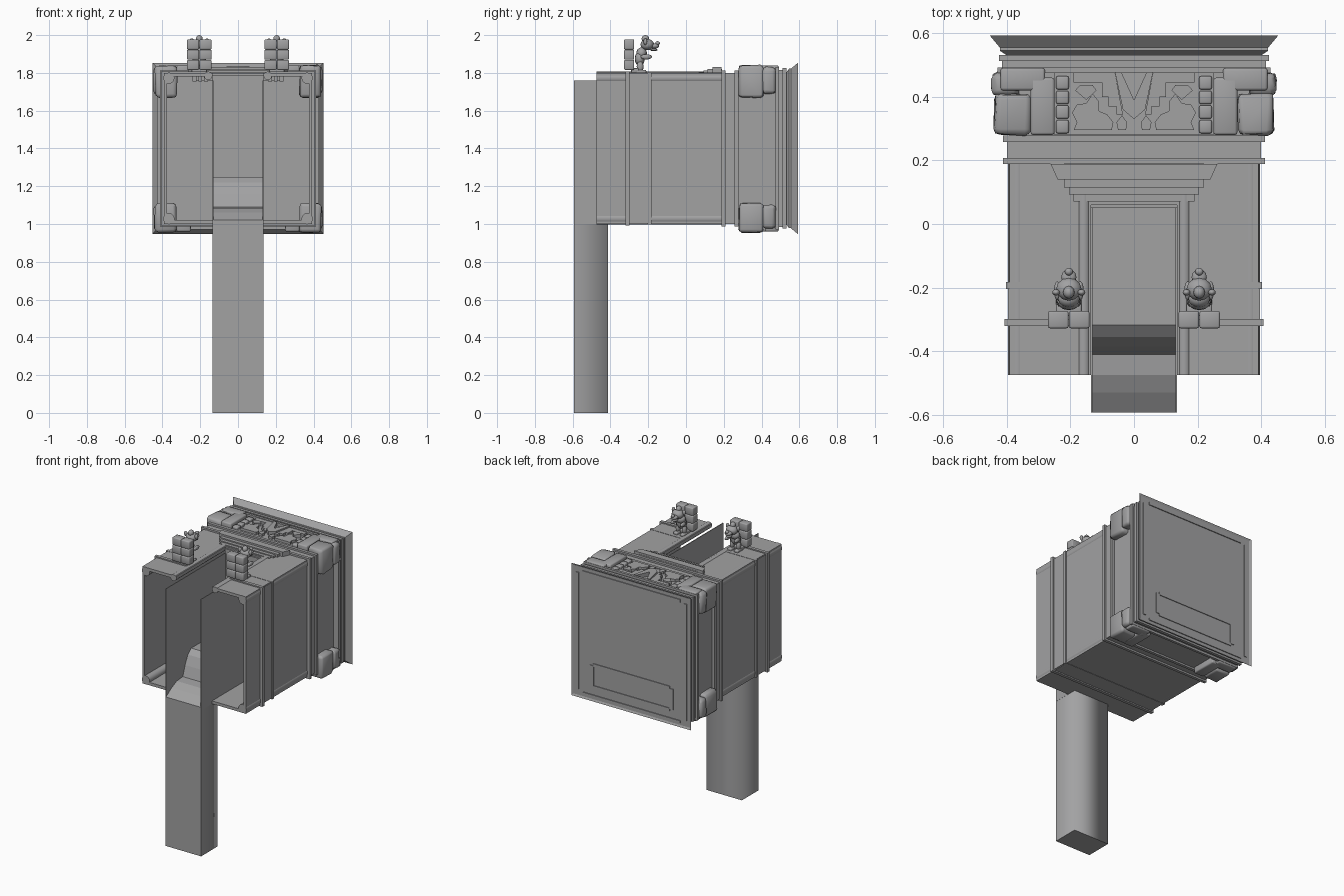
import bpy, bmesh, math, random
from mathutils import Vector

if "Cube" in bpy.data.objects:
    bpy.data.objects.remove(bpy.data.objects["Cube"])

random.seed(4)
stone = bpy.data.materials.new("stone grey")
stone.diffuse_color = (0.36, 0.36, 0.365, 1)
stone.use_nodes = True
stone.node_tree.nodes["Principled BSDF"].inputs["Base Color"].default_value = stone.diffuse_color
ZC = 1.4  # height of the housing axis


def finish(name, bm, smooth=False):
    bmesh.ops.recalc_face_normals(bm, faces=bm.faces)
    me = bpy.data.meshes.new(name)
    bm.to_mesh(me)
    bm.free()
    ob = bpy.data.objects.new(name, me)
    bpy.context.collection.objects.link(ob)
    me.materials.append(stone)
    if smooth:
        bpy.context.view_layer.objects.active = ob
        ob.select_set(True)
        bpy.ops.object.shade_smooth_by_angle(angle=math.radians(50))
        ob.select_set(False)
    return ob


def add_box(bm, x0, x1, y0, y1, z0, z1):
    vs = bmesh.ops.create_cube(bm, size=1)["verts"]
    for v in vs:
        v.co = Vector(((x0 + x1) / 2 + v.co.x * (x1 - x0),
                       (y0 + y1) / 2 + v.co.y * (y1 - y0),
                       (z0 + z1) / 2 + v.co.z * (z1 - z0)))
    return vs


def boxes(name, items, bevel=0, mirror=False):
    bm = bmesh.new()
    for b in items:
        add_box(bm, *b)
        if mirror:
            add_box(bm, -b[1], -b[0], *b[2:])
    if bevel:
        bmesh.ops.bevel(bm, geom=bm.edges[:], offset=bevel, segments=2, affect='EDGES', profile=0.5)
    return finish(name, bm, bevel > 0)


def prism(name, pts, lo, hi, axis="z", mirror=False):
    """Extrude a 2D outline along z (x,y points) or x (y,z points)."""
    bm = bmesh.new()
    for s in ((1, -1) if mirror else (1,)):
        def place(p, d):
            return (s * p[0], p[1], d) if axis == "z" else (s * d, p[0], p[1])
        a = [bm.verts.new(place(p, lo)) for p in pts]
        b = [bm.verts.new(place(p, hi)) for p in pts]
        bm.faces.new(a)
        bm.faces.new(b)
        for i in range(len(pts)):
            j = (i + 1) % len(pts)
            bm.faces.new((a[i], a[j], b[j], b[i]))
    return finish(name, bm)


def ring(name, sections, cap=False):
    """Square sleeve through (y, half size) sections, closed into a loop unless capped."""
    bm = bmesh.new()
    loops = [[bm.verts.new((sx * h, y, ZC + sz * h)) for sx, sz in ((-1, -1), (1, -1), (1, 1), (-1, 1))]
             for y, h in sections]
    n = len(loops)
    for k in range(n - 1 if cap else n):
        a, b = loops[k], loops[(k + 1) % n]
        for i in range(4):
            j = (i + 1) % 4
            bm.faces.new((a[i], a[j], b[j], b[i]))
    if cap:
        bm.faces.new(loops[-1])
    return finish(name, bm)


def band(y0, y1, h, inner=0.38):
    return ring("band", [(y0, inner), (y0, h), (y1, h), (y1, inner)])


def rods(name, items, r, sides=12):
    """Mirrored rods along y: (x, z, y0, y1)."""
    bm = bmesh.new()
    for x, z, y0, y1 in items:
        for s in (1, -1):
            vs = bmesh.ops.create_cone(bm, cap_ends=True, segments=sides, radius1=r, radius2=r, depth=y1 - y0)["verts"]
            for v in vs:
                v.co = Vector((s * x + v.co.x, (y0 + y1) / 2 + v.co.z, z + v.co.y))
    return finish(name, bm, True)


# Housing: open at the front, with a slot in the roof
boxes("housing_side", [(0.375, 0.392, -0.475, 0.56, 1.005, 1.795)], mirror=True)
boxes("housing_floor", [(-0.392, 0.392, -0.475, 0.56, 1.0, 1.02)])
boxes("housing_roof_side", [(0.135, 0.392, -0.475, 0.06, 1.78, 1.8)], mirror=True)
boxes("housing_roof_back", [(-0.392, 0.392, 0.06, 0.56, 1.78, 1.8)])
rods("corner_rod", [(0.366, 1.772, -0.475, 0.2), (0.366, 1.028, -0.475, 0.2)], 0.03)
rods("slot_rod", [(0.158, 1.785, -0.475, 0.16)], 0.022)

# Front bands, interrupted by the slot
for y0, y1, h in ((-0.32, -0.298, 0.408), (-0.298, -0.205, 0.396), (-0.205, -0.182, 0.402)):
    boxes("slotted_band", [(0.378, h, y0, y1, ZC - h, ZC + h), (0.16, h, y0, y1, 1.79, ZC + h),
                           (0, h, y0, y1, ZC - h, 1.01)], mirror=True)
# Full bands behind the slot
for y0, y1, h in ((0.188, 0.208, 0.412), (0.208, 0.258, 0.4), (0.258, 0.278, 0.412),
                  (0.475, 0.492, 0.43), (0.492, 0.512, 0.415), (0.512, 0.532, 0.425)):
    band(y0, y1, h)
# Flared rear frame with closing panel
ring("rear_frame", [(0.53, 0.40), (0.545, 0.422), (0.555, 0.422), (0.592, 0.453), (0.586, 0.44)], cap=True)
t = 0.592
boxes("rear_edge_strip", [(0.40, 0.418, 0.582, t, 1.0, 1.8)], mirror=True)
boxes("rear_top_strip", [(-0.37, 0.37, 0.582, t, 1.8, 1.82), (-0.37, 0.37, 0.582, t, 0.975, 0.99)])
boxes("rear_inset_frame", [(-0.29, 0.29, 0.582, 0.591, 1.035, 1.055), (-0.29, 0.29, 0.582, 0.591, 1.185, 1.205),
                           (-0.315, -0.285, 0.582, 0.591, 1.05, 1.19), (0.285, 0.315, 0.582, 0.591, 1.05, 1.19)])

# Chute: column, side walls, curved spill and back wall
bm = bmesh.new()
add_box(bm, -0.135, 0.135, -0.592, -0.412, 0, 1.02)
column = finish("chute_column", bm)
for p in column.data.polygons:
    p.use_smooth = True
for e in column.data.edges:
    a, b = (column.data.vertices[i].co for i in e.vertices)
    e.use_edge_sharp = abs(a.z - b.z) < 0.1 or a.y < -0.5
boxes("chute_wall", [(0.131, 0.136, -0.592, 0.06, 1.0, 1.76)], mirror=True)
boxes("chute_back_wall", [(-0.135, 0.135, 0.05, 0.06, 1.0, 1.79)])
prism("chute_bed", [(-0.592, 1.0), (-0.592, 1.02), (-0.53, 1.06), (-0.475, 1.085), (-0.41, 1.09), (-0.385, 1.16),
                    (-0.355, 1.22), (-0.318, 1.25), (0.055, 1.25), (0.055, 1.0)], -0.131, 0.131, "x")

# Stepped canopy behind the slot
for hw, y0, z1 in ((0.19, 0.07, 1.805), (0.205, 0.092, 1.812), (0.22, 0.115, 1.82)):
    boxes("canopy_step", [(-hw, hw, y0, 0.19, 1.76, z1)])
prism("canopy_top", [(-0.24, 0.14), (0.24, 0.14), (0.262, 0.188), (-0.262, 0.188)], 1.79, 1.832)

# Chunky corner blocks, slightly weathered
for name, z0, z1, s in (("upper_corner_block", 1.67, 1.84, 1), ("lower_corner_block", 0.955, 1.11, -1)):
    ob = boxes(name, [(0.325, 0.438, 0.28, 0.41, z0, z1), (0.36, 0.446, 0.405, 0.475, z0 + 0.02, z1 - 0.01)],
               bevel=0.018, mirror=True)
    for v in ob.data.vertices:
        v.co += Vector([random.uniform(-0.004, 0.004) for _ in range(3)])
    ze = 1.84 if s > 0 else 0.96
    arm = [(0.25, 0.325, 0.28, 0.46, min(ze, ZC + s * .38), max(ze, ZC + s * .38)),
           (0.28, 0.42, 0.42, 0.49, min(ze, ZC + s * .38), max(ze, ZC + s * .38))]
    boxes(name + "_arm", arm, bevel=0.008, mirror=True)

# Roof ornament: central wedge, stepped pieces and small gems
ZT = 1.825
boxes("ornament_base", [(-0.25, 0.25, 0.28, 0.478, 1.79, 1.808)])
prism("ornament_wedge", [(0, 0.33), (0.035, 0.36), (0.06, 0.478), (0.04, 0.478), (0, 0.39),
                         (-0.04, 0.478), (-0.06, 0.478), (-0.035, 0.36)], 1.8, ZT + 0.01)
prism("ornament_steps", [(0.035, 0.345), (0.055, 0.345), (0.055, 0.37), (0.08, 0.37), (0.08, 0.4), (0.1, 0.4),
                         (0.1, 0.445), (0.19, 0.445), (0.19, 0.478), (0.06, 0.478)], 1.8, ZT, mirror=True)
prism("ornament_scroll", [(0.07, 0.295), (0.19, 0.295), (0.18, 0.32), (0.195, 0.35), (0.18, 0.375), (0.15, 0.38),
                          (0.13, 0.41), (0.11, 0.385), (0.11, 0.355), (0.085, 0.345), (0.065, 0.32)],
      1.8, ZT, mirror=True)
prism("ornament_small_gem", [(0.025, 0.295), (0.05, 0.295), (0.055, 0.32), (0.038, 0.342), (0.022, 0.32)],
      1.8, ZT, mirror=True)
prism("ornament_large_gem", [(0.15, 0.39), (0.185, 0.42), (0.17, 0.437), (0.13, 0.437), (0.118, 0.42)],
      1.8, ZT + 0.005, mirror=True)
boxes("ornament_side_bead", [(0.205, 0.245, 0.285 + 0.046 * i, 0.327 + 0.046 * i, 1.8, ZT) for i in range(4)],
      bevel=0.006, mirror=True)

# Crouching animal statuettes, each backed by stacked blocks
boxes("statuette_block", [(0.14 + 0.066 * i, 0.204 + 0.066 * i, -0.328, -0.274, z, z + 0.053)
                          for i in range(2) for z in (1.816, 1.870, 1.924)], bevel=0.006, mirror=True)
boxes("statuette_foot", [(0.165, 0.195, -0.265, -0.21, 1.795, 1.815), (0.215, 0.245, -0.265, -0.21, 1.795, 1.815),
                         (0.165, 0.245, -0.29, -0.25, 1.8, 1.825)], bevel=0.005, mirror=True)
boxes("statuette_claw", [(0.16 + 0.03 * i, 0.18 + 0.03 * i, -0.3, -0.28, 1.755, 1.79) for i in range(3)], mirror=True)


def blobs(name, items):
    """Mirrored ellipsoids: (x, y, z, rx, ry, rz)."""
    bm = bmesh.new()
    for x, y, z, rx, ry, rz in items:
        for s in (1, -1):
            vs = bmesh.ops.create_uvsphere(bm, u_segments=12, v_segments=8, radius=1)["verts"]
            for v in vs:
                v.co = Vector((s * x + v.co.x * rx, y + v.co.y * ry, z + v.co.z * rz))
    finish(name, bm, True)


X = 0.205
blobs("statuette_body", [(X, -0.245, 1.875, 0.036, 0.026, 0.04), (X, -0.235, 1.905, 0.034, 0.028, 0.03)])
blobs("statuette_leg", [(X + d, -0.243, 1.833, 0.014, 0.018, 0.03) for d in (-0.025, 0.025)])
blobs("statuette_arm", [(X + d, -0.21, 1.885, 0.011, 0.03, 0.014) for d in (-0.036, 0.036)])
blobs("statuette_head", [(X, -0.205, 1.95, 0.04, 0.036, 0.03), (X, -0.168, 1.942, 0.024, 0.026, 0.014),
                         (X, -0.17, 1.922, 0.02, 0.02, 0.007)])
blobs("statuette_ear", [(X + d, -0.215, 1.965, 0.012, 0.01, 0.018) for d in (-0.04, 0.04)])
blobs("statuette_tuft", [(X, -0.215, 1.98, 0.018, 0.02, 0.02), (X, -0.15, 1.957, 0.013, 0.012, 0.011)])
